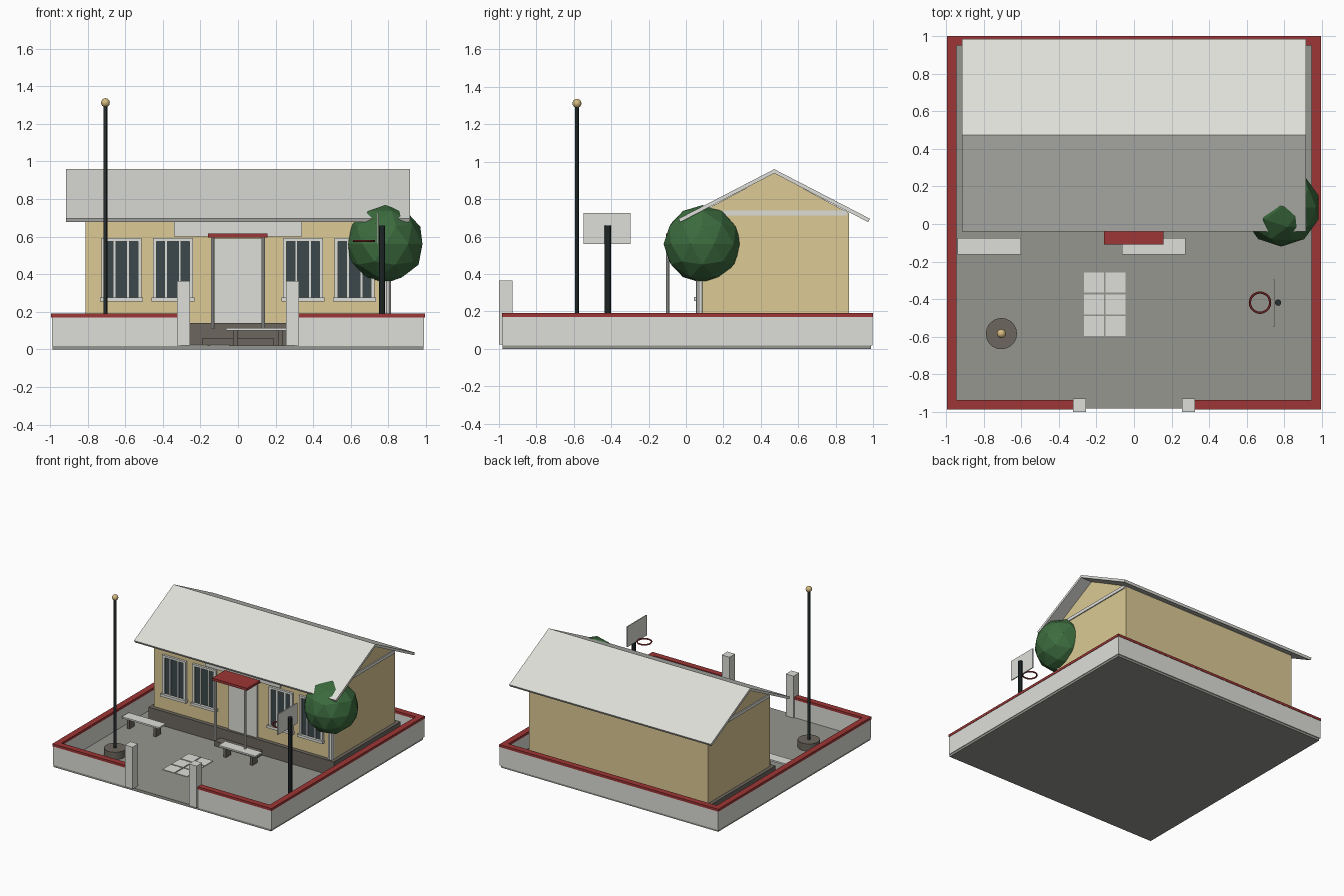
import bpy, bmesh, math

cube = bpy.data.objects.get("Cube")
if cube:
    bpy.data.objects.remove(cube, do_unlink=True)


def material(name, *rgb):
    def linear(v):
        v /= 255
        return v / 12.92 if v < 0.04 else ((v + 0.055) / 1.055) ** 2.4
    col = [linear(v) for v in rgb] + [1]
    m = bpy.data.materials.new(name)
    m.use_nodes = True
    m.diffuse_color = col
    m.node_tree.nodes["Principled BSDF"].inputs["Base Color"].default_value = col
    return m


white = material("pale_grey", 222, 222, 217)
beige = material("beige_plaster", 220, 202, 149)
red = material("brick_red", 158, 54, 54)
paving = material("paving_grey", 150, 150, 144)
stone = material("dark_stone", 108, 103, 94)
metal = material("dark_metal", 40, 48, 48)
glass = material("dark_glass", 60, 72, 76)
leaf = material("leaf_green", 60, 108, 62)
gold = material("gold", 212, 186, 128)


def finish(name, bm, mat):
    me = bpy.data.meshes.new(name)
    bmesh.ops.recalc_face_normals(bm, faces=bm.faces)
    bm.to_mesh(me)
    bm.free()
    me.materials.append(mat)
    ob = bpy.data.objects.new(name, me)
    bpy.context.collection.objects.link(ob)
    return ob


def box(name, x, y, z, mat):
    """Box from (min, max) ranges on each axis."""
    bm = bmesh.new()
    bmesh.ops.create_cube(bm, size=1)
    for v in bm.verts:
        v.co = [r[0] if c < 0 else r[1] for c, r in zip(v.co, (x, y, z))]
    return finish(name, bm, mat)


def prism(name, profile, half, mat):
    """Extrude a (y, z) profile along x."""
    bm = bmesh.new()
    face = bm.faces.new([bm.verts.new((-half, y, z)) for y, z in profile])
    out = bmesh.ops.extrude_face_region(bm, geom=[face])
    for v in out["geom"]:
        if isinstance(v, bmesh.types.BMVert):
            v.co.x = half
    return finish(name, bm, mat)


def smooth(ob):
    bpy.ops.object.select_all(action="DESELECT")
    ob.select_set(True)
    bpy.context.view_layer.objects.active = ob
    bpy.ops.object.shade_smooth_by_angle()


def rod(name, x, y, z, r, sides, mat):
    bpy.ops.mesh.primitive_cylinder_add(
        vertices=sides, radius=r, depth=z[1] - z[0], location=(x, y, sum(z) / 2))
    ob = bpy.context.object
    ob.name = name
    ob.data.materials.append(mat)
    smooth(ob)


# Ground slab
GROUND = 0.022
box("ground_slab", (-0.985, 0.985), (-0.98, 0.99), (0, GROUND), paving)

# Boundary wall with red coping, open at the front gate
runs = [("back", (-0.99, 0.99), (0.95, 1.0)),
        ("left", (0.943, 0.993), (-0.985, 1.0)),
        ("right", (-0.993, -0.943), (-0.985, 1.0)),
        ("front_left", (0.3, 0.99), (-0.985, -0.936)),
        ("front_right", (-0.99, -0.3), (-0.985, -0.936))]
for side, x, y in runs:
    box("wall_" + side, (x[0] + .003, x[1] - .003), (y[0] + .003, y[1] - .003),
        (0.018, 0.17), white)
    box("coping_" + side, x, y, (0.17, 0.19), red)
for s in (-1, 1):
    box("gate_pillar", (s * 0.29 - 0.035, s * 0.29 + 0.035), (-1, -0.928),
        (GROUND, 0.365), white)

# House body on its plinth
FRONT, BACK, RIDGE = 0.072, 0.872, 0.472
box("plinth", (-0.84, 0.84), (0.04, 0.905), (GROUND, 0.14), stone)
box("door_step", (-0.19, 0.19), (-0.03, 0.04), (GROUND, 0.062), stone)
prism("house_walls", [(FRONT, 0.14), (BACK, 0.14), (BACK, 0.725),
                      (RIDGE, 0.94), (FRONT, 0.725)], 0.812, beige)
box("gable_band", (-0.82, 0.82), (FRONT + 0.01, BACK - 0.01), (0.712, 0.738), white)

# Roof: one slab on each side of the ridge
for name, s in (("roof_front", -1), ("roof_back", 1)):
    prism(name, [(RIDGE, 0.96), (RIDGE + s * 0.512, 0.695),
                 (RIDGE + s * 0.502, 0.677), (RIDGE, 0.938)], 0.914, white)

# Windows with frames, bars, sills and lintels
for cx in (-0.62, -0.346, 0.346, 0.62):
    box("window_glass", (cx - 0.1, cx + 0.1), (FRONT - 0.008, FRONT), (0.27, 0.58), glass)
    for s in (-1, 1):
        x = cx + s * 0.097
        box("window_jamb", (x - 0.01, x + 0.01), (FRONT - 0.016, FRONT), (0.27, 0.58), white)
        x = cx + s * 0.036
        box("window_bar", (x - 0.005, x + 0.005), (FRONT - 0.013, FRONT), (0.27, 0.58), white)
    box("window_sill", (cx - 0.115, cx + 0.115), (FRONT - 0.03, FRONT), (0.256, 0.277), white)
    box("window_lintel", (cx - 0.107, cx + 0.107), (FRONT - 0.018, FRONT), (0.575, 0.592), white)

# Entrance: door, blank board, canopy and posts
box("door", (-0.13, 0.13), (FRONT - 0.012, FRONT), (0.14, 0.59), white)
box("board", (-0.34, 0.34), (FRONT - 0.012, FRONT), (0.6, 0.7), white)
box("canopy", (-0.16, 0.157), (-0.108, FRONT), (0.596, 0.616), red)
for s in (-1, 1):
    rod("canopy_post", s * 0.135, -0.098, (0.11, 0.597), 0.01, 10, white)

# Benches
for cx in (-0.77, 0.105):
    box("bench_seat", (cx - 0.168, cx + 0.168), (-0.163, -0.075), (0.1, 0.113), white)
    for s in (-1, 1):
        x = cx + s * 0.12
        box("bench_leg", (x - 0.012, x + 0.012), (-0.15, -0.088), (GROUND, 0.1), stone)

# Painted court squares
for col in range(2):
    for row in range(3):
        x, y = -0.213 + col * 0.115, -0.543 + row * 0.116
        box("court_square", (x - 0.053, x + 0.053), (y - 0.053, y + 0.053),
            (GROUND, GROUND + 0.005), white)

# Flagpole
rod("flagpole_base", -0.705, -0.583, (GROUND, 0.082), 0.083, 20, stone)
rod("flagpole", -0.705, -0.583, (0.08, 1.3), 0.011, 12, metal)
bpy.ops.mesh.primitive_uv_sphere_add(segments=14, ring_count=8, radius=0.024,
                                     location=(-0.705, -0.583, 1.312))
finial = bpy.context.object
finial.name = "flagpole_finial"
finial.data.materials.append(gold)
smooth(finial)

# Basketball hoop
rod("hoop_pole", 0.766, -0.418, (GROUND, 0.66), 0.017, 10, metal)
box("backboard", (0.738, 0.746), (-0.548, -0.296), (0.56, 0.727), white)
bpy.ops.mesh.primitive_torus_add(location=(0.67, -0.418, 0.576), major_radius=0.054,
                                 minor_radius=0.006, major_segments=20, minor_segments=6)
bpy.context.object.name = "hoop_ring"
bpy.context.object.data.materials.append(red)

# Tree
rod("tree_trunk", 0.79, 0.078, (GROUND, 0.45), 0.025, 10, white)
bpy.ops.mesh.primitive_ico_sphere_add(subdivisions=2, radius=0.208,
                                      location=(0.783, 0.088, 0.56))
bpy.context.object.name = "tree_crown"
bpy.context.object.data.materials.append(leaf)
